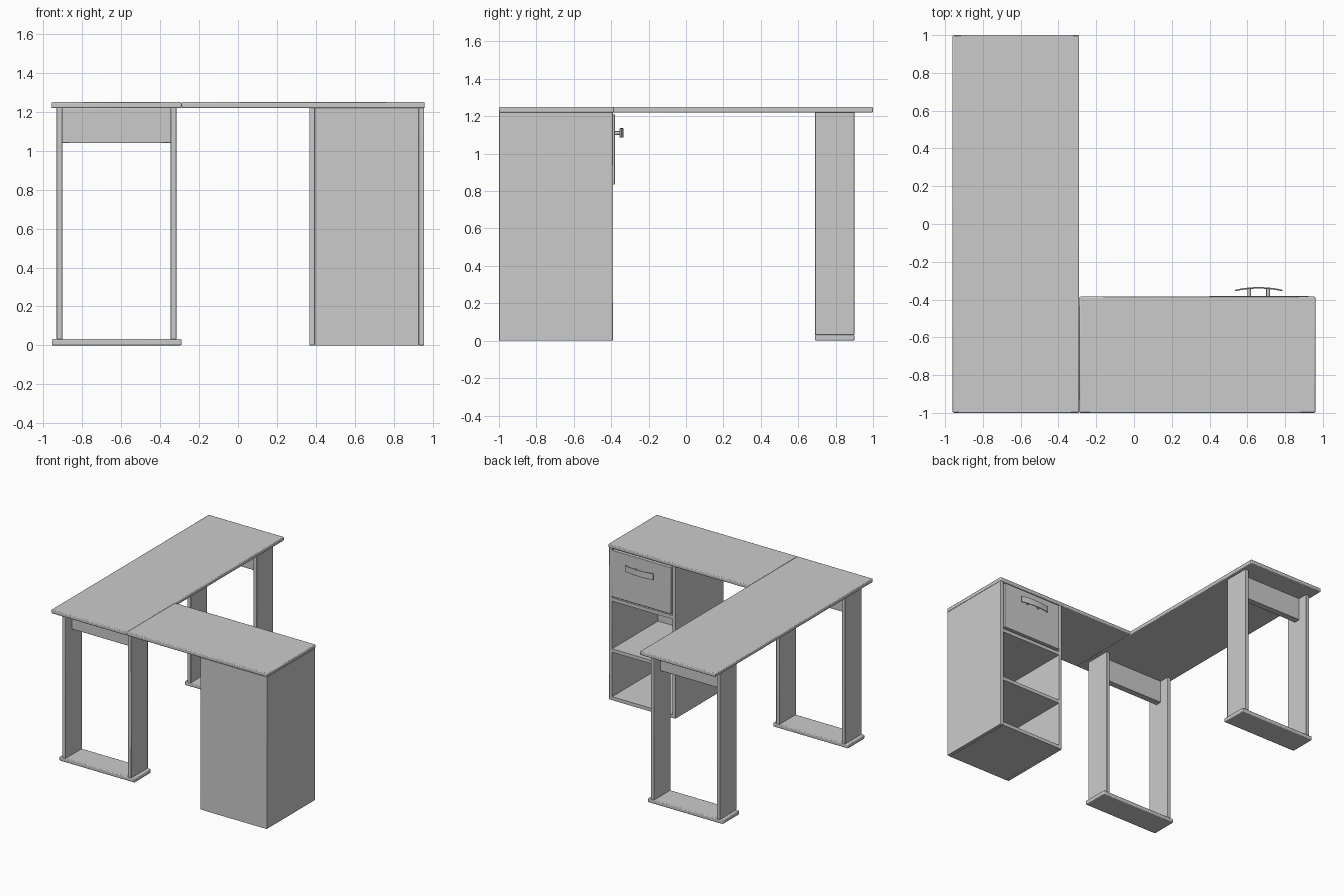
import bpy, bmesh, math

if "Cube" in bpy.data.objects:
    bpy.data.objects.remove(bpy.data.objects["Cube"])


def finish(name, bm, bevel):
    bmesh.ops.recalc_face_normals(bm, faces=bm.faces)
    me = bpy.data.meshes.new(name)
    bm.to_mesh(me)
    bm.free()
    ob = bpy.data.objects.new(name, me)
    bpy.context.collection.objects.link(ob)
    if bevel:
        m = ob.modifiers.new("soft_edges", 'BEVEL')
        m.width, m.segments, m.limit_method = bevel, 2, 'ANGLE'
    bpy.ops.object.select_all(action='DESELECT')
    ob.select_set(True)
    bpy.context.view_layer.objects.active = ob
    bpy.ops.object.shade_smooth_by_angle(angle=math.radians(40))
    return ob


def box(name, x, y, z, bevel=0.003):
    """Board given by its (min, max) range on each axis."""
    bm = bmesh.new()
    bmesh.ops.create_cube(bm, size=1)
    for v in bm.verts:
        v.co = [r[0] + (c + 0.5) * (r[1] - r[0]) for c, r in zip(v.co, (x, y, z))]
    return finish(name, bm, bevel)


# L-shaped worktop
box("main_top", (-0.96, -0.29), (-1, 1), (1.22, 1.25), 0.006)
box("return_top", (-0.29, 0.96), (-1, -0.385), (1.22, 1.25), 0.006)

# Two leg frames under the main top
for label, yc in (("front", -0.795), ("back", 0.795)):
    depth = (yc - 0.105, yc + 0.105)
    box(label + "_foot", (-0.957, -0.29), depth, (0, 0.032), 0.006)
    box(label + "_left_upright", (-0.932, -0.902), depth, (0.03, 1.222))
    box(label + "_right_upright", (-0.347, -0.317), depth, (0.03, 1.222))
    box(label + "_apron", (-0.904, -0.345), (yc - 0.025, yc + 0.025), (1.04, 1.222))

# Cabinet carcass, open towards the back of the desk
X0, X1, Y0, Y1, T = 0.367, 0.957, -1.0, -0.39, 0.028
box("cabinet_left_side", (X0, X0 + T), (Y0, Y1), (0, 1.221))
box("cabinet_right_side", (X1 - T, X1), (Y0, Y1), (0, 1.221))
box("cabinet_back_panel", (X0 + T, X1 - T), (Y0, Y0 + T), (0, 1.221), 0)
for i, z in enumerate((0.0, 0.385, 0.795)):
    box(("cabinet_bottom", "middle_shelf", "drawer_shelf")[i],
        (X0 + T, X1 - T), (Y0 + T, Y1), (z, z + T), 0)

# Drawer front with its box behind
box("drawer_front", (0.40, 0.924), (-0.41, -0.38), (0.836, 1.21))
box("drawer_box", (0.41, 0.914), (-0.95, -0.41), (0.84, 1.18), 0)

# Handle posts
for side, x in (("left", 0.61), ("right", 0.71)):
    bm = bmesh.new()
    bmesh.ops.create_cone(bm, cap_ends=True, segments=16, radius1=0.01,
                          radius2=0.01, depth=0.045)
    for v in bm.verts:
        v.co = (x + v.co.x, -0.361 + v.co.z, 1.11 + v.co.y)
    finish("handle_post_" + side, bm, 0)

# Bowed handle grip: an arc-shaped strip extruded upwards
N = 12
outer, inner = [], []
for i in range(N + 1):
    t = 2 * i / N - 1
    y = -0.334 - 0.014 * t * t
    outer.append((0.66 + 0.125 * t, y, 1.086))
    inner.append((0.66 + 0.125 * t, y - 0.008, 1.086))
bm = bmesh.new()
face = bm.faces.new([bm.verts.new(p) for p in outer + inner[::-1]])
ext = bmesh.ops.extrude_face_region(bm, geom=[face])
bmesh.ops.translate(bm, vec=(0, 0, 0.05),
                    verts=[g for g in ext["geom"] if isinstance(g, bmesh.types.BMVert)])
finish("handle_grip", bm, 0.002)
